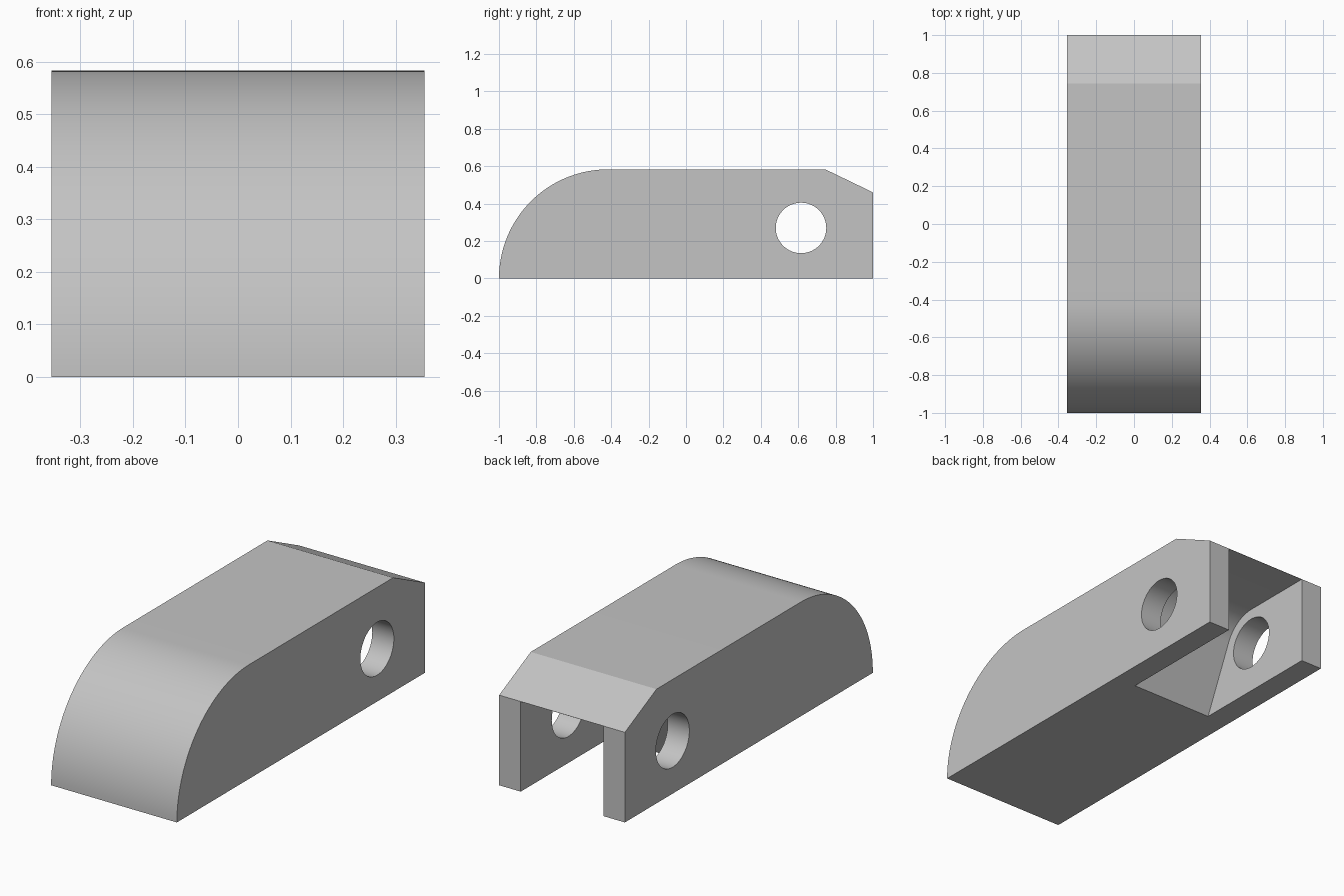
import bpy, bmesh, math

if "Cube" in bpy.data.objects:
    bpy.data.objects.remove(bpy.data.objects["Cube"])

HALF_W, TOP = 0.355, 0.583        # half width and height of the block
HOLE_Y, HOLE_Z, HOLE_R = 0.615, 0.27, 0.135
SLOT_HALF, SLOT_R = 0.233, 0.189  # slot half width and inner corner radius


def arc(cy, cz, r, a0, a1, n):
    """Points in the y-z plane along a circular arc (degrees)."""
    angles = [math.radians(a0 + (a1 - a0) * i / n) for i in range(n + 1)]
    return [(cy + r * math.cos(a), cz + r * math.sin(a)) for a in angles]


def prism(name, profile, half):
    """Extrude a y-z profile across x."""
    bm = bmesh.new()
    face = bm.faces.new([bm.verts.new((-half, y, z)) for y, z in profile])
    new = bmesh.ops.extrude_face_region(bm, geom=[face])["geom"]
    verts = [v for v in new if isinstance(v, bmesh.types.BMVert)]
    bmesh.ops.translate(bm, verts=verts, vec=(2 * half, 0, 0))
    bmesh.ops.recalc_face_normals(bm, faces=bm.faces)
    mesh = bpy.data.meshes.new(name)
    bm.to_mesh(mesh)
    bm.free()
    obj = bpy.data.objects.new(name, mesh)
    bpy.context.collection.objects.link(obj)
    return obj


# Block with a rounded nose and a chamfered rear top edge
nose = arc(TOP - 1, 0, TOP, 180, 90, 40)
block = prism("clevis_block", nose + [(0.745, TOP), (1, 0.46), (1, 0)], HALF_W)

# Rear slot: flat ceiling, corner concentric with the pin hole, sloped end wall
slope = 65.8
corner = arc(HOLE_Y, HOLE_Z, SLOT_R, 90, 90 + slope, 16)
ty, tz = corner[-1]
end_y = ty - (tz + 0.1) / math.tan(math.radians(slope))
slot = prism("slot_cutter",
             [(1.2, HOLE_Z + SLOT_R)] + corner + [(end_y, -0.1), (1.2, -0.1)],
             SLOT_HALF)

# Pin hole through both side walls
hole = prism("pin_hole_cutter", arc(HOLE_Y, HOLE_Z, HOLE_R, 0, 360, 64)[:-1], 0.6)

for cutter in (slot, hole):
    cutter.hide_render = True
    cutter.hide_set(True)
    mod = block.modifiers.new(cutter.name, "BOOLEAN")
    mod.operation, mod.solver, mod.object = "DIFFERENCE", "EXACT", cutter

bpy.context.view_layer.objects.active = block
block.select_set(True)
for mod in list(block.modifiers):
    bpy.ops.object.modifier_apply(modifier=mod.name)
for cutter in (slot, hole):
    bpy.data.objects.remove(cutter)

# Plain grey finish
grey = bpy.data.materials.new("plain_grey")
grey.diffuse_color = (0.55, 0.55, 0.55, 1)
grey.use_nodes = True
grey.node_tree.nodes["Principled BSDF"].inputs["Base Color"].default_value = grey.diffuse_color
block.data.materials.clear()
block.data.materials.append(grey)
bpy.ops.object.shade_smooth_by_angle(angle=math.radians(20))
